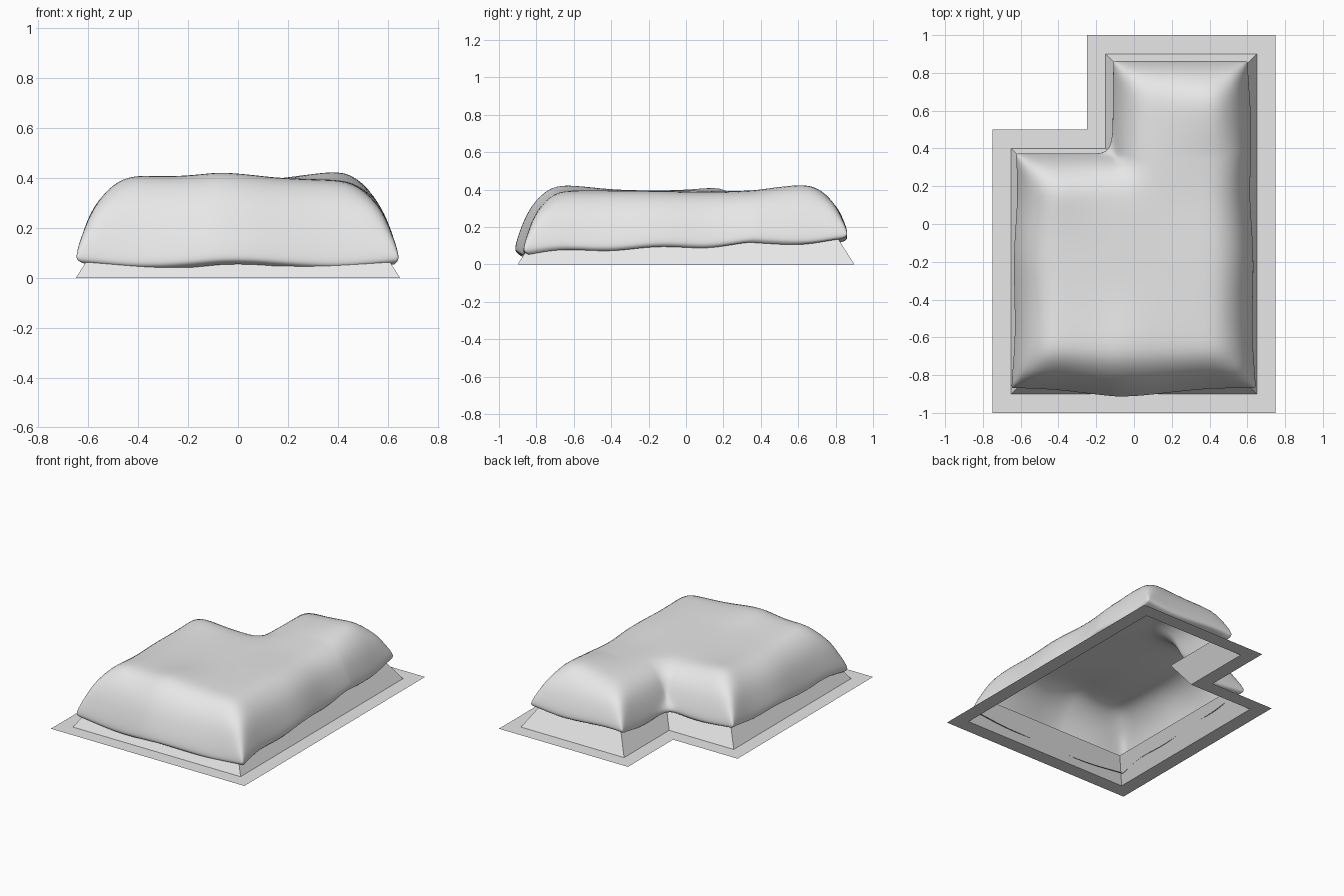
import bpy, bmesh, math

if "Cube" in bpy.data.objects:
    bpy.data.objects.remove(bpy.data.objects["Cube"], do_unlink=True)

grey = bpy.data.materials.new("plain grey")
grey.use_nodes = True
grey.diffuse_color = (0.8, 0.8, 0.8, 1)
grey.node_tree.nodes["Principled BSDF"].inputs["Base Color"].default_value = (0.8, 0.8, 0.8, 1)


def make_object(name, bm, smooth=False):
    bmesh.ops.recalc_face_normals(bm, faces=bm.faces)
    # Open sheets: make sure the majority of the surface faces up
    if sum(f.normal.z * f.calc_area() for f in bm.faces) < 0:
        bmesh.ops.reverse_faces(bm, faces=bm.faces)
    for f in bm.faces:
        f.smooth = smooth
    mesh = bpy.data.meshes.new(name)
    bm.to_mesh(mesh)
    bm.free()
    mesh.materials.append(grey)
    ob = bpy.data.objects.new(name, mesh)
    bpy.context.collection.objects.link(ob)
    return ob


def l_outline(inset):
    """Corners of the L-shaped footprint, moved inwards by inset."""
    x0, x1, y0, y1 = inset - 0.75, 0.75 - inset, inset - 1, 1 - inset
    xn, yn = inset - 0.25, 0.5 - inset
    return [(x0, y0), (x1, y0), (x1, y1), (xn, y1), (xn, yn), (x0, yn)]


def l_band(name, inset_a, z_a, inset_b, z_b):
    """Strip of faces between two L-shaped loops."""
    bm = bmesh.new()
    a = [bm.verts.new((x, y, z_a)) for x, y in l_outline(inset_a)]
    b = [bm.verts.new((x, y, z_b)) for x, y in l_outline(inset_b)]
    for i in range(6):
        j = (i + 1) % 6
        bm.faces.new((a[i], a[j], b[j], b[i]))
    make_object(name, bm)


# Flat ground border and sloping foot
l_band("ground_border", 0, 0, 0.1, 0)
l_band("sloping_foot", 0.1, 0, 0.195, 0.15)

# Soft mound draped over the foot
LEFT, RIGHT, FRONT, BACK = -0.63, 0.625, -0.87, 0.865
NOTCH_X, NOTCH_Y = -0.115, 0.375
PROFILE = [(0, 0.13), (0.02, 0.2), (0.07, 0.32), (0.17, 0.39), (0.28, 0.395)]
BUMPS = [(0.43, 0.63, 0.045), (-0.45, 0.22, 0.03), (-0.45, -0.68, 0.025),
         (-0.05, -0.66, 0.035), (0.3, 0.1, -0.01)]


def depth(x, y):
    """Distance inside the L-shaped edge."""
    across = max(x - NOTCH_X, NOTCH_Y - y)
    return min(x - LEFT, RIGHT - x, y - FRONT, BACK - y, across)


def height(d):
    for (d0, z0), (d1, z1) in zip(PROFILE, PROFILE[1:]):
        if d <= d1:
            return z0 + (z1 - z0) * max(0, d - d0) / (d1 - d0)
    return PROFILE[-1][1]


def mound_point(x, y):
    d = max(0, depth(x, y))
    z = height(d)
    top = min(1, d / 0.17)
    # Gentle humps on top, wavy hem below
    for bx, by, h in BUMPS:
        z += top * h * math.exp(-((x - bx) ** 2 + (y - by) ** 2) / 0.03)
    wave = 0.012 * (math.cos(9 * x) + math.cos(12 * y + 1.8)) + 0.035 * y - 0.01
    z += (1 - top) * wave
    # Front bulge and slight taper towards the back
    bulge = 0.05 * math.exp(-(x + 0.05) ** 2 / 0.08) * max(0, -y - 0.5) / 0.4
    side = 1 - 0.025 * y + 0.012 * math.cos(9 * y + 1.8)
    return x * side, y - bulge, z


insets = [d for d, _ in PROFILE]
xs = sorted([LEFT + d for d in insets] + [NOTCH_X + d for d in insets]
            + [RIGHT - d for d in insets] + [-0.23])
ys = sorted([FRONT + d for d in insets] + [NOTCH_Y - d for d in insets]
            + [BACK - d for d in insets] + [-0.4, -0.2, -0.05])

bm = bmesh.new()
grid = {}


def grid_vert(i, j):
    if (i, j) not in grid:
        grid[i, j] = bm.verts.new(mound_point(xs[i], ys[j]))
    return grid[i, j]


for i in range(len(xs) - 1):
    for j in range(len(ys) - 1):
        if depth((xs[i] + xs[i + 1]) / 2, (ys[j] + ys[j + 1]) / 2) > 0:
            bm.faces.new([grid_vert(i + a, j + b)
                          for a, b in ((0, 0), (1, 0), (1, 1), (0, 1))])

# Hem curls down and under
hem = [e for e in bm.edges if e.is_boundary]
for drop, scale in ((0.025, 0.995), (0.012, 0.96)):
    new = bmesh.ops.extrude_edge_only(bm, edges=hem)["geom"]
    for v in [g for g in new if isinstance(g, bmesh.types.BMVert)]:
        v.co.x = 0.25 + (v.co.x - 0.25) * scale
        v.co.y = -0.2 + (v.co.y + 0.2) * scale
        v.co.z -= drop
    hem = [g for g in new if isinstance(g, bmesh.types.BMEdge)]

mound = make_object("soft_mound", bm, smooth=True)
sub = mound.modifiers.new("soften", 'SUBSURF')
sub.levels = sub.render_levels = 2
